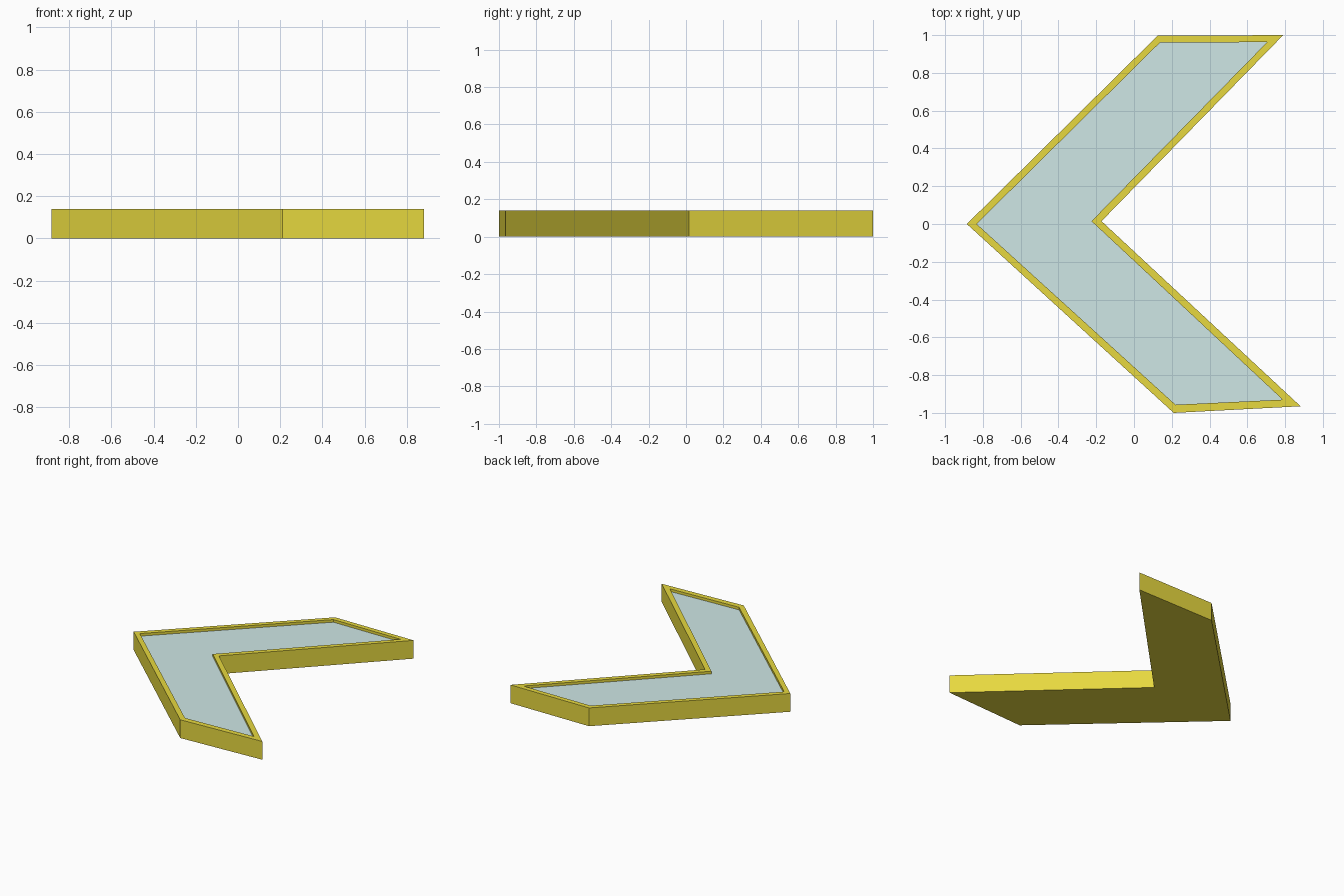
import bpy, bmesh

if "Cube" in bpy.data.objects:
    bpy.data.objects.remove(bpy.data.objects["Cube"])

HEIGHT, RECESS = 0.14, 0.02
# Matching corners of the chevron outline and of the inner rim edge
OUTER = [(-0.885, 0.0), (0.21, -1.0), (0.882, -0.965), (-0.172, 0.015), (0.79, 1.0), (0.125, 0.997)]
INNER = [(-0.833, 0.0), (0.22, -0.957), (0.787, -0.93), (-0.225, 0.015), (0.705, 0.963), (0.137, 0.96)]


def make_object(name, bm, color):
    mesh = bpy.data.meshes.new(name)
    bm.to_mesh(mesh)
    bm.free()
    mat = bpy.data.materials.new(name + "_color")
    mat.diffuse_color = (*color, 1)
    mat.use_nodes = True
    mat.node_tree.nodes["Principled BSDF"].inputs["Base Color"].default_value = mat.diffuse_color
    mesh.materials.append(mat)
    obj = bpy.data.objects.new(name, mesh)
    bpy.context.collection.objects.link(obj)
    return obj


def ring(bm, points, z):
    return [bm.verts.new((x, y, z)) for x, y in points]


def bridge(bm, a, b):
    n = len(a)
    for i in range(n):
        j = (i + 1) % n
        bm.faces.new((a[i], a[j], b[j], b[i]))


# Tray: closed bottom, outer wall, flat rim and short inner wall
bm = bmesh.new()
rings = [ring(bm, OUTER, 0), ring(bm, OUTER, HEIGHT),
         ring(bm, INNER, HEIGHT), ring(bm, INNER, HEIGHT - RECESS)]
bm.faces.new(rings[0][::-1])
for lower, upper in zip(rings, rings[1:]):
    bridge(bm, lower, upper)
make_object("chevron_tray", bm, (0.80, 0.69, 0.05))

# Recessed panel closing the tray
bm = bmesh.new()
bm.faces.new(ring(bm, INNER, HEIGHT - RECESS))
make_object("recessed_panel", bm, (0.62, 0.80, 0.79))
